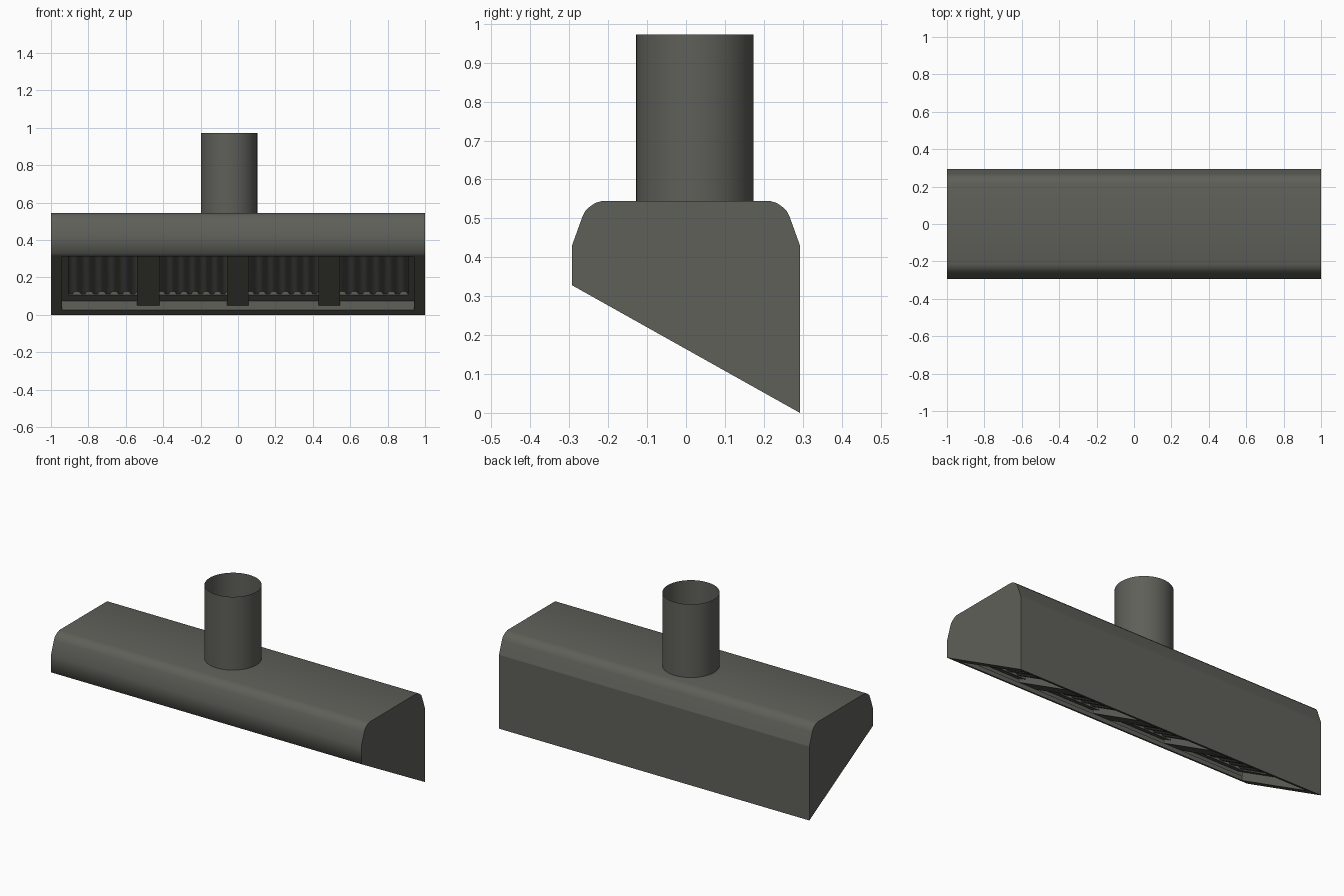
import bpy, bmesh, math

if "Cube" in bpy.data.objects:
    bpy.data.objects.remove(bpy.data.objects["Cube"])

def material(name, col):
    m = bpy.data.materials.new(name)
    m.diffuse_color = (*col, 1)
    m.use_nodes = True
    m.node_tree.nodes["Principled BSDF"].inputs["Base Color"].default_value = m.diffuse_color
    return m

STEEL = material("dark grey steel", (0.115, 0.115, 0.101))

def finish(name, bm, angle=None):
    me = bpy.data.meshes.new(name)
    bm.to_mesh(me)
    bm.free()
    ob = bpy.data.objects.new(name, me)
    bpy.context.collection.objects.link(ob)
    me.materials.append(STEEL)
    if angle:
        bpy.ops.object.select_all(action='DESELECT')
        ob.select_set(True)
        bpy.context.view_layer.objects.active = ob
        bpy.ops.object.shade_smooth_by_angle(angle=math.radians(angle))
    return ob

def slope(y):
    """Height of the slanted underside."""
    return 0.164 - 0.56 * y

def slanted_box(bm, x0, x1, y0, y1, d0, d1):
    """Box whose bottom and top follow the underside, d above it."""
    v = [bm.verts.new((x, y, slope(y) + d))
         for d in (d0, d1) for x, y in ((x0, y0), (x1, y0), (x1, y1), (x0, y1))]
    for f in ((3, 2, 1, 0), (4, 5, 6, 7), (0, 1, 5, 4), (1, 2, 6, 5), (2, 3, 7, 6), (3, 0, 4, 7)):
        bm.faces.new([v[i] for i in f])

YF, YB = -0.262, 0.25            # opening, front and back
D1, D2, D3 = 0.027, 0.05, 0.057  # depth of the dividers, rails and baffles

# Hood shell: side profile swept along x, open below, with closed ends
prof = [(YF, slope(YF)), (-0.293, slope(-0.293)), (-0.293, 0.43), (-0.266, 0.505), (-0.259, 0.519),
        (-0.245, 0.532), (-0.232, 0.54), (-0.215, 0.545), (0.215, 0.545), (0.232, 0.54),
        (0.245, 0.532), (0.259, 0.519), (0.266, 0.505), (0.293, 0.43), (0.293, 0.0), (YB, slope(YB))]
bm = bmesh.new()
left = [bm.verts.new((-1, y, z)) for y, z in prof]
right = [bm.verts.new((1, y, z)) for y, z in prof]
for i in range(len(prof) - 1):
    bm.faces.new((left[i], right[i], right[i + 1], left[i + 1]))
bm.faces.new(left)
bm.faces.new(right[::-1])
bmesh.ops.recalc_face_normals(bm, faces=bm.faces)
shell = finish("hood_shell", bm, 65)
for p in shell.data.polygons:          # the back wall stays flat
    if p.normal.y > 0.99:
        p.use_smooth = False

# Rim around the opening
bm = bmesh.new()
for s in (-1, 1):
    slanted_box(bm, min(s * 0.94, s * 0.999), max(s * 0.94, s * 0.999), YF, YB, 0, D3 + 0.02)
slanted_box(bm, -0.94, 0.94, YB, 0.288, 0.001, D1)
slanted_box(bm, -0.94, 0.94, -0.288, YF, 0.001, D1)
finish("opening_rim", bm)

# Filter frame: dividers, then rails around the filters
cells = [(-0.94, -0.54), (-0.42, -0.06), (0.055, 0.43), (0.545, 0.94)]
bm = bmesh.new()
for a, b in zip(cells, cells[1:]):
    slanted_box(bm, a[1], b[0], YF, YB, D1, D3 + 0.02)
slanted_box(bm, -0.94, 0.94, 0.195, 0.288, D2, D3 + 0.02)
slanted_box(bm, -0.94, 0.94, YB, 0.288, D1, D2)
slanted_box(bm, -0.94, 0.94, -0.288, YF + 0.05, D2, D3 + 0.02)
for x0, x1 in ((-0.94, -0.905), (0.91, 0.94)):
    slanted_box(bm, x0, x1, YF, YB, D2, D3 + 0.02)
finish("filter_frame", bm)

# Baffle filters: corrugated sheets running down the slope
for n, (x0, x1) in enumerate(cells):
    bm = bmesh.new()
    ribs = 6
    pitch = (x1 - x0) / ribs
    pts = []
    for r in range(ribs):
        for u, d in ((0, 0.014), (0.35, 0.014), (0.5, 0), (0.85, 0)):
            pts.append((x0 + (r + u) * pitch, D3 + d))
    pts.append((x1, D3 + 0.014))
    rows = [[bm.verts.new((x, y, slope(y) + d)) for x, d in pts] for y in (YF, YB)]
    for i in range(len(pts) - 1):
        bm.faces.new((rows[0][i], rows[1][i], rows[1][i + 1], rows[0][i + 1]))
    bmesh.ops.reverse_faces(bm, faces=bm.faces)
    finish(f"baffle_filter_{n + 1}", bm, 60)

# Exhaust duct: thin open tube
bm = bmesh.new()
bmesh.ops.create_cone(bm, cap_ends=False, segments=48, radius1=0.151, radius2=0.151, depth=0.43)
bmesh.ops.translate(bm, verts=bm.verts, vec=(-0.048, 0.023, 0.757))
finish("exhaust_duct", bm, 30)
